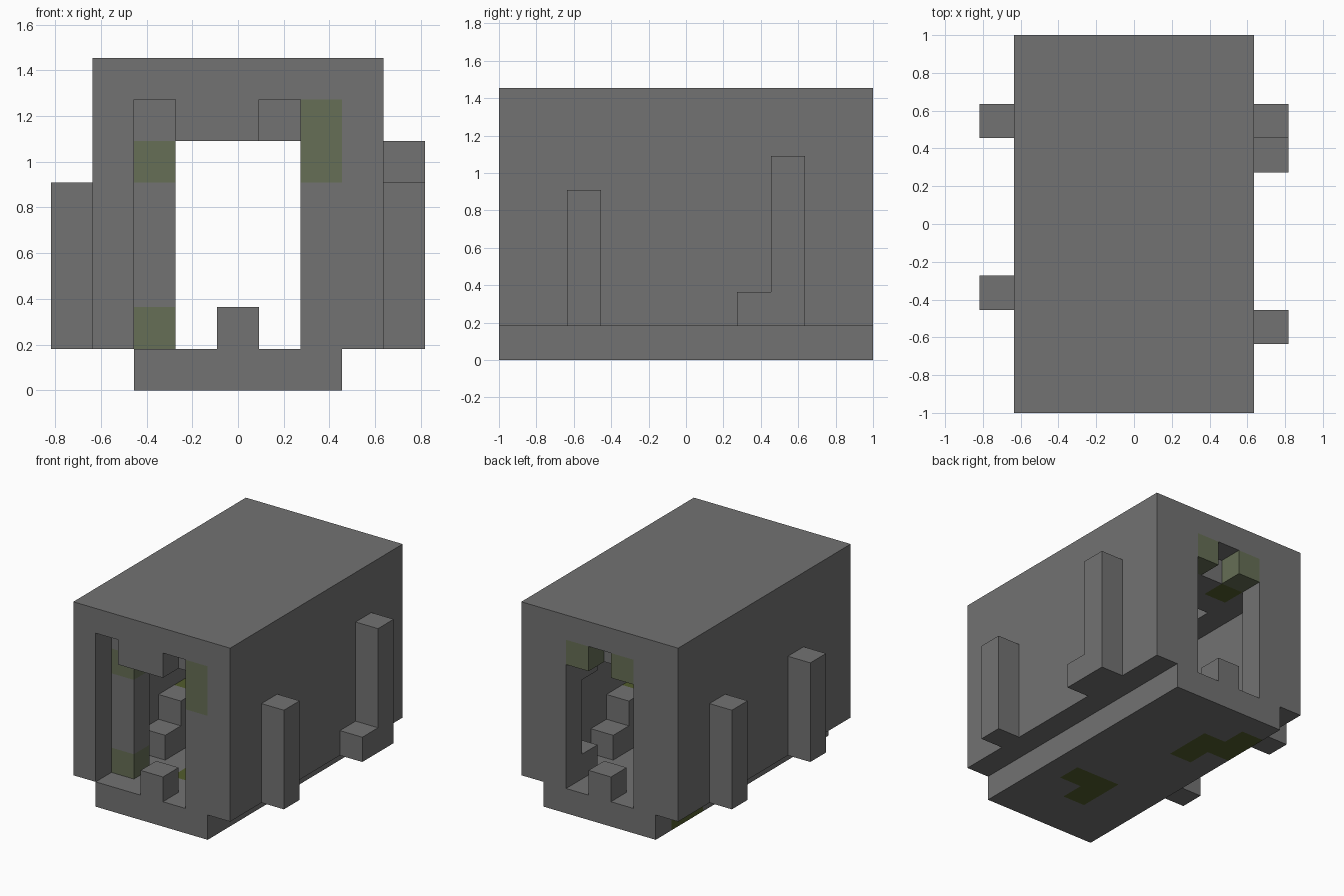
import bpy, bmesh
from itertools import product
from mathutils import Vector

cube = bpy.data.objects.get("Cube")
if cube:
    bpy.data.objects.remove(cube, do_unlink=True)

U = 2 / 11  # edge of one block


def material(name, rgb):
    m = bpy.data.materials.new(name)
    m.use_nodes = True
    m.diffuse_color = (*rgb, 1)
    m.node_tree.nodes["Principled BSDF"].inputs["Base Color"].default_value = (*rgb, 1)
    return m


STONE = material("grey stone", (0.17, 0.17, 0.17))
MOSS = material("pale moss", (0.133, 0.158, 0.092))
OLIVE = material("dark moss", (0.085, 0.108, 0.026))

cells = {}  # block position -> (part, material)


def span(v):
    return range(v[0], v[1] + 1) if isinstance(v, tuple) else (v,)


def fill(part, i, j, k, mat=STONE):
    for c in product(span(i), span(j), span(k)):
        cells[c] = (part, mat)


def carve(i, j, k):
    for c in product(span(i), span(j), span(k)):
        cells.pop(c, None)


# Outer shell and base
fill("shell", (1, 7), (0, 10), (1, 7))
fill("base", (2, 6), (0, 10), 0)

# Hollow room, end openings with notches, recessed ceiling
carve((2, 6), (1, 9), (1, 5))
carve((2, 5), 0, (1, 5))
carve(2, 0, 6)
carve(5, 0, 6)
carve((3, 5), 10, (1, 5))
carve(4, 10, 6)
carve((3, 5), (3, 7), 6)

# Mossy corners of the openings
fill("front_moss", 6, 0, (5, 6), MOSS)
for i in (3, 5):
    fill("back_moss", i, 10, 6, MOSS)
fill("ceiling_moss", 3, 9, 6, OLIVE)

# Inner pillar with mossy ends, and the broken one opposite
fill("inner_pillar", 2, 1, (1, 5))
for k in (1, 5):
    fill("inner_pillar", 2, 1, k, MOSS)
    fill("broken_pillar", 6, 9, k)

# Threshold blocks and stepped ledges, turned half round for the other side
for side, turn in (("right", False), ("left", True)):
    row = (lambda j: 10 - j) if turn else (lambda j: j)
    wall = 6 if turn else 2
    fill("threshold_block", 4, row(0), 1)
    fill(side + "_ledge", wall, row(3), 1)
    fill(side + "_ledge", wall, row(4), (1, 2))
    fill(side + "_ledge", wall, 5, 1)
    fill(side + "_ledge", wall, 5, 2, OLIVE)

# Moss patches through the base
for i, j in ((5, 3), (4, 3), (4, 2), (3, 8), (3, 7), (2, 9), (2, 8)):
    fill("base", i, j, 0, OLIVE)

# Outside buttresses
fill("left_front_buttress", 8, 2, (1, 4))
fill("left_back_buttress", 8, 8, (1, 5))
fill("left_back_buttress", 8, 7, 1)
fill("right_front_buttress", 0, 3, (1, 4))
fill("right_back_buttress", 0, 8, (1, 4))


# Mesh each part from the exposed sides of its blocks
def build(part):
    bm = bmesh.new()
    mats = [STONE, MOSS, OLIVE]
    for c, (owner, mat) in cells.items():
        if owner != part:
            continue
        centre = Vector((c[0] - 4, c[1] - 5, c[2] + 0.5))
        for axis, sign in product(range(3), (-1, 1)):
            n = [0, 0, 0]
            n[axis] = sign
            if tuple(a + b for a, b in zip(c, n)) in cells:
                continue
            n = Vector(n)
            s = Vector([float(a == (axis + 1) % 3) for a in range(3)])
            t = n.cross(s)
            mid = centre + n / 2
            ring = [mid + (s * a + t * b) / 2 for a, b in ((-1, -1), (1, -1), (1, 1), (-1, 1))]
            face = bm.faces.new([bm.verts.new(p * U) for p in ring])
            face.material_index = mats.index(mat)
    bmesh.ops.remove_doubles(bm, verts=bm.verts, dist=0.001)
    bmesh.ops.dissolve_limit(bm, angle_limit=0.01, verts=bm.verts, edges=bm.edges,
                             delimit={'MATERIAL'})
    me = bpy.data.meshes.new(part)
    bm.to_mesh(me)
    bm.free()
    for m in mats:
        me.materials.append(m)
    bpy.context.collection.objects.link(bpy.data.objects.new(part, me))


for part in sorted({owner for owner, _ in cells.values()}):
    build(part)
